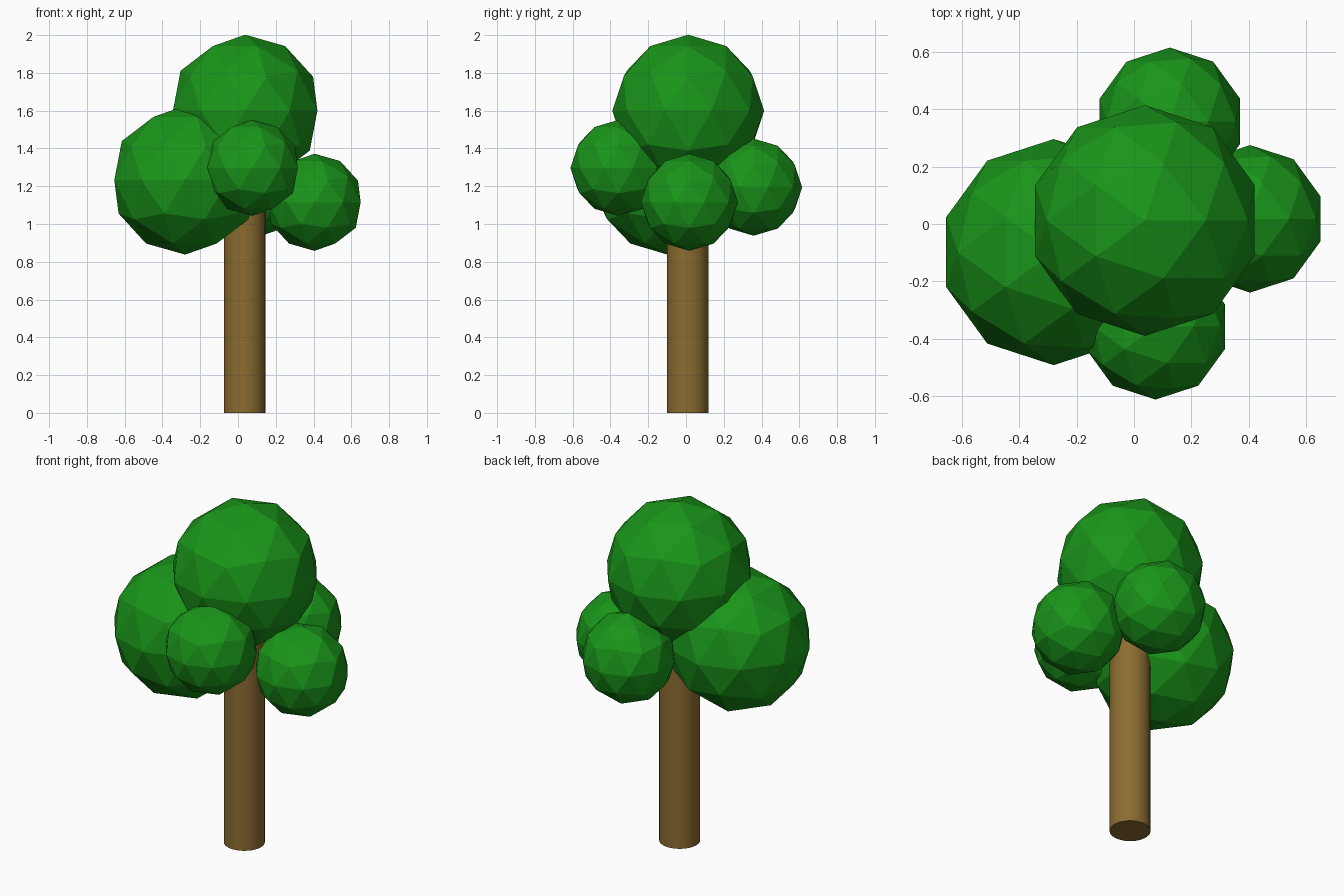
import bpy
import math

if "Cube" in bpy.data.objects:
    bpy.data.objects.remove(bpy.data.objects["Cube"])


def material(name, color):
    mat = bpy.data.materials.new(name)
    mat.diffuse_color = (*color, 1)
    mat.use_nodes = True
    mat.node_tree.nodes["Principled BSDF"].inputs["Base Color"].default_value = mat.diffuse_color
    return mat


bark = material("bark", (0.26, 0.15, 0.03))
leaves = material("leaves", (0.01, 0.30, 0.01))

# Trunk: plain round post reaching into the top of the crown
TRUNK_TOP = 1.35
bpy.ops.mesh.primitive_cylinder_add(vertices=32, radius=0.11, depth=TRUNK_TOP,
                                    location=(0.035, 0.009, TRUNK_TOP / 2))
trunk = bpy.context.object
trunk.name = "trunk"
trunk.data.materials.append(bark)
bpy.ops.object.shade_smooth_by_angle(angle=math.radians(40))

# Crown: flat-faced balls of foliage (name, centre, radius)
clumps = [
    ("foliage_top", (0.038, 0.012, 1.600), 0.402),
    ("foliage_left", (-0.280, -0.098, 1.232), 0.394),
    ("foliage_front", (0.075, -0.358, 1.297), 0.254),
    ("foliage_right", (0.405, 0.018, 1.115), 0.257),
    ("foliage_back", (0.125, 0.358, 1.195), 0.257),
]
for name, centre, radius in clumps:
    bpy.ops.mesh.primitive_ico_sphere_add(subdivisions=2, radius=radius,
                                          location=centre)
    clump = bpy.context.object
    clump.name = name
    clump.data.materials.append(leaves)
